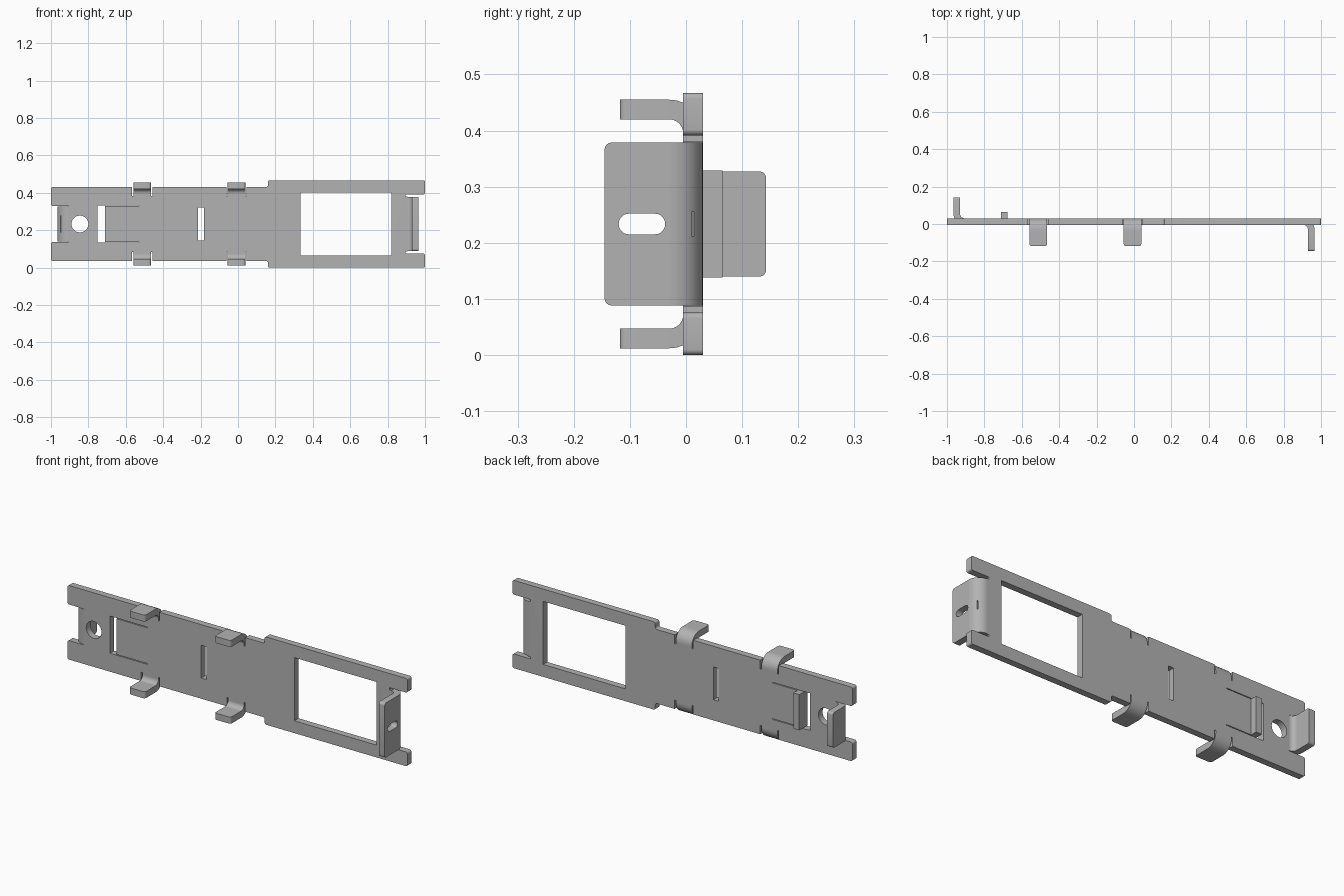
import bpy, bmesh
from math import cos, sin, radians
from mathutils import Matrix, Vector

if "Cube" in bpy.data.objects:
    bpy.data.objects.remove(bpy.data.objects["Cube"])

MID = 0.2335            # height of the lengthwise centre line
T = 0.035               # sheet thickness
FRONT, BACK = -0.005, 0.03
R_IN, R_OUT = 0.025, 0.06

steel = bpy.data.materials.new("grey_steel")
steel.use_nodes = True
GREY = (0.45, 0.45, 0.45, 1)
steel.diffuse_color = GREY
steel.node_tree.nodes["Principled BSDF"].inputs["Base Color"].default_value = GREY


def rounded(pts, radius, only=None, steps=5):
    """Round the corners of a 2D loop with short curves."""
    out = []
    for i, p in enumerate(pts):
        p, a, b = Vector(p), Vector(pts[i - 1]), Vector(pts[(i + 1) % len(pts)])
        if only is not None and i not in only:
            out.append(p)
            continue
        a, b = p + (a - p).normalized() * radius, p + (b - p).normalized() * radius
        centre = a + b - p
        for k in range(steps + 1):
            t = radians(90 * k / steps)
            out.append(centre + (a - centre) * cos(t) + (b - centre) * sin(t))
    return out


def rect(u0, u1, v0, v1):
    return [(u0, v0), (u1, v0), (u1, v1), (u0, v1)]


def sheet(name, loops, thickness, origin, u, v):
    """Outline with holes, thickened about the u-v plane through origin."""
    curve = bpy.data.curves.new(name, "CURVE")
    curve.dimensions, curve.fill_mode = "2D", "BOTH"
    curve.extrude = thickness / 2
    for loop in loops:
        spline = curve.splines.new("POLY")
        spline.points.add(len(loop) - 1)
        for point, (a, b) in zip(spline.points, loop):
            point.co = (a, b, 0, 1)
        spline.use_cyclic_u = True
    temp = bpy.data.objects.new(name + "_outline", curve)
    bpy.context.collection.objects.link(temp)
    bpy.context.view_layer.update()
    graph = bpy.context.evaluated_depsgraph_get()
    mesh = bpy.data.meshes.new_from_object(temp.evaluated_get(graph))
    bpy.data.objects.remove(temp)
    u, v = Vector(u), Vector(v)
    frame = Matrix((u, v, u.cross(v))).transposed().to_4x4()
    mesh.transform(Matrix.Translation(origin) @ frame)
    bm = bmesh.new()
    bm.from_mesh(mesh)
    bmesh.ops.remove_doubles(bm, verts=bm.verts, dist=1e-5)
    bmesh.ops.recalc_face_normals(bm, faces=bm.faces)
    bm.to_mesh(mesh)
    bm.free()
    mesh.materials.clear()
    mesh.materials.append(steel)
    obj = bpy.data.objects.new(name, mesh)
    bpy.context.collection.objects.link(obj)
    bpy.ops.object.select_all(action="DESELECT")
    obj.select_set(True)
    bpy.context.view_layer.objects.active = obj
    bpy.ops.object.shade_smooth_by_angle(angle=radians(25))
    return obj


def bend_profile(groove=False):
    outer = [(R_OUT, radians(7.5 * k)) for k in range(13)]
    if groove:
        cut = [(r, radians(45 + s)) for r, s in
               ((R_OUT, -2.5), (R_OUT - 0.015, -2.5), (R_OUT - 0.015, 2.5), (R_OUT, 2.5))]
        outer[6:7] = cut
    inner = [(R_IN, radians(7.5 * k)) for k in reversed(range(13))]
    return [(r * cos(t), -r * sin(t)) for r, t in outer + inner]


def bent_tab(name, origin, along, toward, width, length, groove=0, holes=()):
    """Tab leaving the plate in direction along, then turning toward a side."""
    origin, along, toward = Vector(origin), Vector(along), Vector(toward)
    side = along.cross(toward)
    if groove:
        part = (width - groove) / 2
        sheet(name + "_bend_middle", [bend_profile(True)], groove, origin, along, toward)
        for s, label in ((-1, "_bend_a"), (1, "_bend_b")):
            sheet(name + label, [bend_profile()], part,
                  origin + side * s * (groove + part) / 2, along, toward)
    else:
        sheet(name + "_bend", [bend_profile()], width, origin, along, toward)
    flap = rounded(rect(-width / 2, width / 2, 0, length), 0.012, (2, 3))
    sheet(name + "_flap", [flap, *holes], T,
          origin + along * (R_IN + R_OUT) / 2, side, toward)


# Main plate: upper half outline, mirrored about the centre line
CLIPS = (-0.512, -0.008)
half = [(-0.905, 0.096), (-1, 0.096), (-1, 0.197)]
for c in CLIPS:
    half += [(c - 0.054, 0.197), (c - 0.054, 0.15), (c - 0.047, 0.15), (c - 0.047, 0.1615),
             (c + 0.047, 0.1615), (c + 0.047, 0.15), (c + 0.054, 0.15), (c + 0.054, 0.197)]
half += [(0.16, 0.197), (0.16, MID), (1, MID), (1, 0.158), (0.895, 0.158),
         (0.895, 0.147), (0.905, 0.147)]
outline = half + [(x, -z) for x, z in reversed(half)]
corners = [i for i, (x, z) in enumerate(outline) if abs(x) == 1 or x == 0.16]

hole = [(-0.845 + 0.045 * cos(radians(a)), 0.045 * sin(radians(a))) for a in range(0, 360, 10)]
upper = [(-0.75, 0.099), (-0.53, 0.099), (-0.53, 0.095), (-0.712, 0.095)]
tongue_cut = upper + [(x, -z) for x, z in reversed(upper)]
window = rect(0.335, 0.82, -0.168, 0.168)
slot = rect(-0.213, -0.182, -0.087, 0.087)
sheet("base_plate", [rounded(outline, 0.01, corners), hole, tongue_cut, window, slot],
      T, (0, (FRONT + BACK) / 2, MID), (1, 0, 0), (0, 0, 1))

# Upturned tip of the spring tongue
sheet("tongue_tip", [rect(-0.712, -0.677, BACK, 0.065)], 0.19,
      (0, 0, MID), (1, 0, 0), (0, 1, 0))

# Four edge clips curling to the front
for c, place in zip(CLIPS, ("right", "left")):
    for s, level in ((1, "top"), (-1, "bottom")):
        bent_tab(f"{level}_{place}_clip", (c, FRONT - R_IN, MID + s * 0.1615),
                 (0, 0, s), (0, -1, 0), 0.094, 0.088)

# End tabs: slotted one to the front, plain one to the back
oblong = rounded(rect(-0.0185, 0.0185, 0.007, 0.09), 0.0184)
bent_tab("slotted_end_tab", (0.905, FRONT - R_IN, MID), (1, 0, 0), (0, -1, 0),
         0.29, 0.115, 0.045, [oblong])
bent_tab("plain_end_tab", (-0.905, BACK + R_IN, MID), (-1, 0, 0), (0, 1, 0),
         0.187, 0.088, 0.09)
